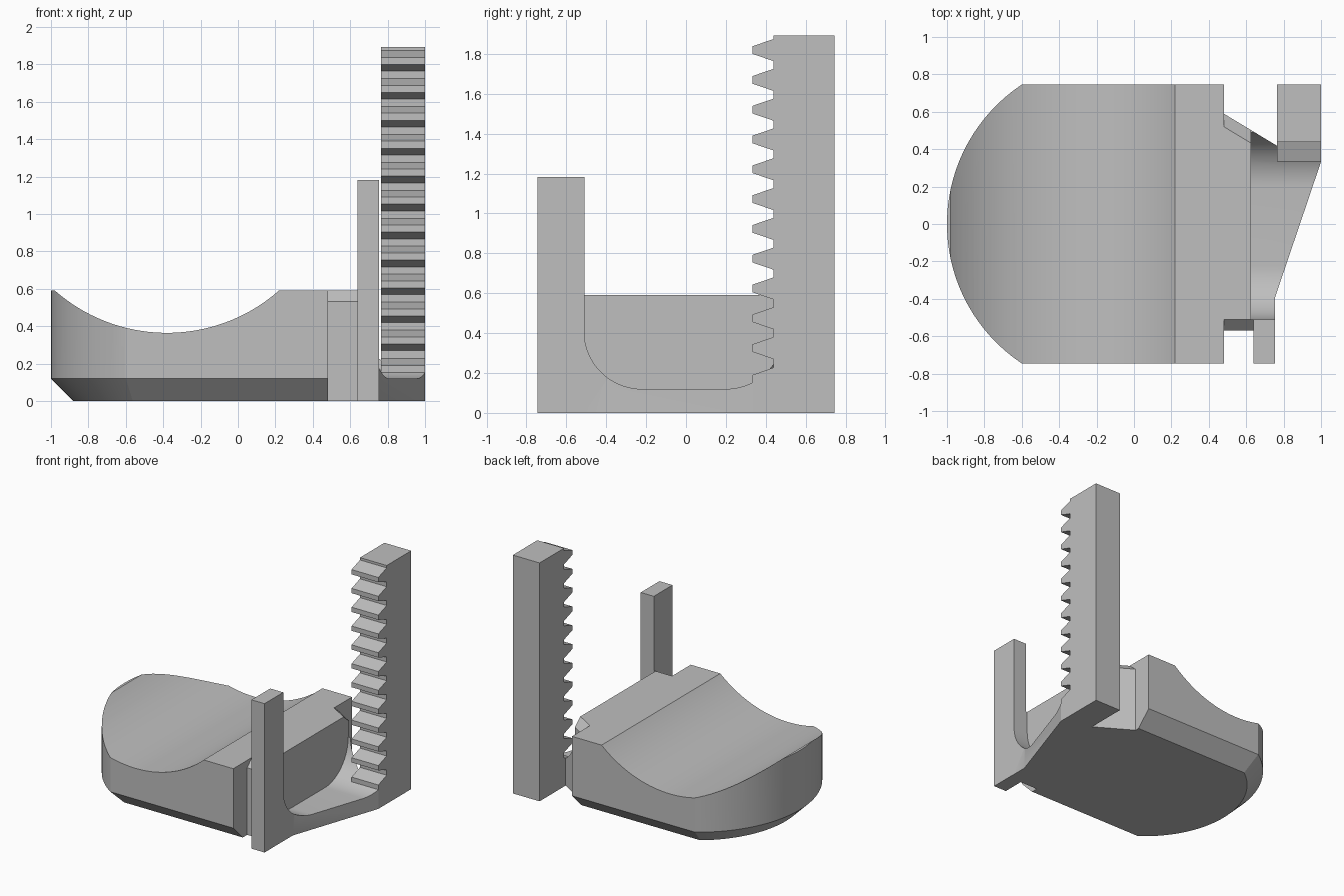
import bpy, bmesh, math

if "Cube" in bpy.data.objects:
    bpy.data.objects.remove(bpy.data.objects["Cube"])

grey = bpy.data.materials.new("plain_grey")
grey.diffuse_color = (0.52, 0.52, 0.52, 1)
grey.use_nodes = True
grey.node_tree.nodes["Principled BSDF"].inputs["Base Color"].default_value = grey.diffuse_color


def make_object(name, bm):
    bmesh.ops.recalc_face_normals(bm, faces=bm.faces)
    mesh = bpy.data.meshes.new(name)
    bm.to_mesh(mesh)
    bm.free()
    mesh.materials.append(grey)
    ob = bpy.data.objects.new(name, mesh)
    bpy.context.collection.objects.link(ob)
    return ob


def loft(rings):
    """Closed solid through rings that have equal point counts."""
    bm = bmesh.new()
    rows = [[bm.verts.new(p) for p in ring] for ring in rings]
    n = len(rows[0])
    for a, b in zip(rows, rows[1:]):
        for i in range(n):
            j = (i + 1) % n
            bm.faces.new((a[i], a[j], b[j], b[i]))
    bm.faces.new(rows[0])
    bm.faces.new(rows[-1])
    return bm


def arc(cx, cy, r, a0, a1, n):
    return [(cx + r * math.cos(a0 + (a1 - a0) * i / n),
             cy + r * math.sin(a0 + (a1 - a0) * i / n)) for i in range(n + 1)]


def cut(ob, cutter):
    mod = ob.modifiers.new("cut", 'BOOLEAN')
    mod.operation = 'DIFFERENCE'
    mod.solver = 'EXACT'
    mod.object = cutter
    bpy.context.view_layer.objects.active = ob
    bpy.ops.object.modifier_apply(modifier=mod.name)
    bpy.data.objects.remove(cutter)


def smooth(ob):
    bpy.ops.object.select_all(action='DESELECT')
    ob.select_set(True)
    bpy.context.view_layer.objects.active = ob
    bpy.ops.object.shade_smooth_by_angle(angle=math.radians(25))


# Saddle body: round-nosed block with a chamfered underside
def body_ring(inset, z):
    r, half = 0.894 - inset, 0.745 - inset
    a = math.asin(half / r)
    nose = arc(-0.106, 0, r, math.pi - a, math.pi + a, 48)
    return [(x, y, z) for x, y in nose + [(0.48, -half), (0.48, half)]]


body = make_object("saddle_body", loft(
    [body_ring(0.12, 0), body_ring(0, 0.12), body_ring(0, 0.592)]))
# Scoop across the top
scoop = arc(-0.38, 1.272, 0.907, 0, 2 * math.pi, 160)[:-1]
cut(body, make_object("scoop_cutter", loft(
    [[(x, y, z) for x, z in scoop] for y in (-1, 1)])))
smooth(body)

# Arm: neck and floor plate in one outline
plan = [(0.48, -0.57), (0.64, -0.57), (0.64, -0.51), (0.755, -0.51),
        (0.755, -0.39), (1, 0.333), (0.765, 0.333), (0.765, 0.418), (0.48, 0.59)]
bm = loft([[(x, y, z) for x, y in plan] for z in (0, 0.592)])
# Bevel the neck's front and back top edges
ends = ({plan[0], plan[1]}, {plan[7], plan[8]})


def is_bevel_edge(e):
    if min(v.co.z for v in e.verts) < 0.5:
        return False
    return any(all(any(math.dist(v.co.xy, p) < 1e-4 for p in pair)
                   for v in e.verts) for pair in ends)


bmesh.ops.bevel(bm, geom=[e for e in bm.edges if is_bevel_edge(e)],
                offset=0.0595, segments=1, affect='EDGES')
arm = make_object("neck_and_floor", bm)
# U-shaped channel beside the neck
channel = ([(-0.511, 0.9)] + arc(-0.221, 0.41, 0.29, math.pi, 1.5 * math.pi, 20)
           + arc(0.2, 0.41, 0.29, 1.5 * math.pi, 2 * math.pi, 20)
           + [(0.65, 0.41), (0.65, 0.9)])
cut(arm, make_object("channel_cutter", loft(
    [[(x, y, z) for y, z in channel] for x in (0.625, 1.2)])))
smooth(arm)

# Front post
post = [(0.64, -0.745), (0.755, -0.745), (0.755, -0.51), (0.64, -0.51)]
make_object("front_post", loft(
    [[(x, y, z) for x, y in post] for z in (0, 1.182)]))

# Toothed rack: eleven teeth above a plain foot
tip, root = 0.333, 0.438
profile = [(0.745, 0), (tip, 0), (tip, 0.19), (root, 0.227)]
for i in range(11):
    z = 0.325 + 0.1494 * i
    profile += [(root, z - 0.055), (tip, z - 0.019), (tip, z + 0.019), (root, z + 0.055)]
profile += [(root, 1.893), (0.745, 1.893)]
make_object("toothed_rack", loft(
    [[(x, y, z) for y, z in profile] for x in (0.765, 1.0)]))
